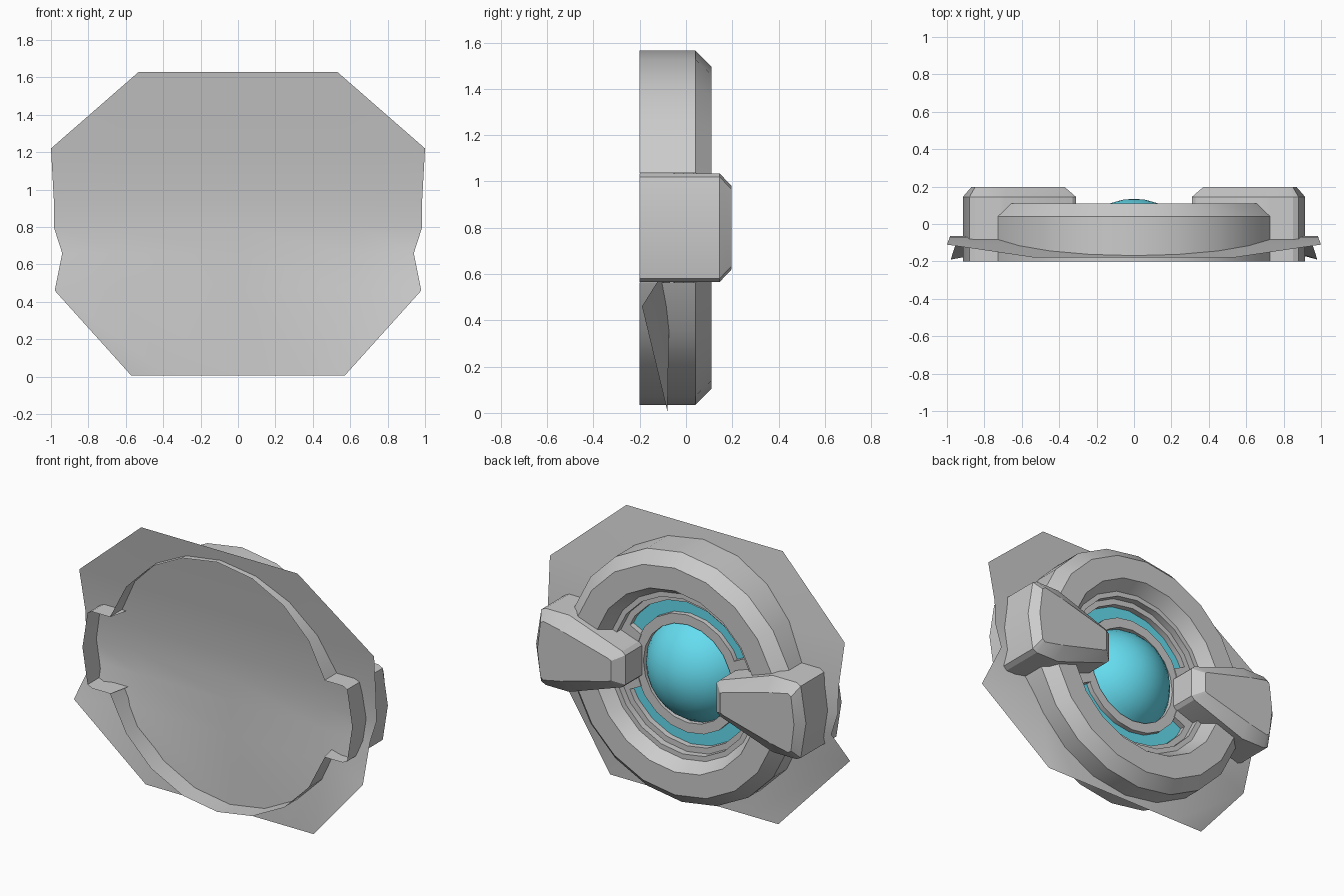
import bpy
from math import sin, cos, radians

if "Cube" in bpy.data.objects:
    bpy.data.objects.remove(bpy.data.objects["Cube"])

CZ = 0.80  # height of the centre axis


def make(name, verts, faces, angle=30, mat=None):
    me = bpy.data.meshes.new(name)
    me.from_pydata(verts, [], faces)
    me.update()
    ob = bpy.data.objects.new(name, me)
    bpy.context.collection.objects.link(ob)
    bpy.ops.object.select_all(action='DESELECT')
    ob.select_set(True)
    bpy.context.view_layer.objects.active = ob
    bpy.ops.object.mode_set(mode='EDIT')
    bpy.ops.mesh.select_all(action='SELECT')
    bpy.ops.mesh.remove_doubles(threshold=0.0005)
    bpy.ops.object.mode_set(mode='OBJECT')
    bpy.ops.object.shade_smooth_by_angle(angle=radians(angle))
    if mat:
        me.materials.append(mat)
    return ob


def lathe(name, profile, start, end, steps, mat=None, angle=30, ends=False):
    """Sweep an (r, y) profile about the y axis between two angles."""
    n = len(profile)
    verts, faces = [], []
    for i in range(steps + 1):
        a = radians(start + (end - start) * i / steps)
        verts += [(r * cos(a), y, CZ + r * sin(a)) for r, y in profile]
    for i in range(steps):
        for j in range(n - 1):
            k = i * n + j
            faces.append((k, k + n, k + n + 1, k + 1))
    if ends:
        faces += [tuple(range(n)), tuple(reversed(range(steps * n, steps * n + n)))]
    return make(name, verts, faces, angle, mat)


glow = bpy.data.materials.new("turquoise")
glow.diffuse_color = (0.13, 0.72, 0.87, 1)
glow.use_nodes = True
glow.node_tree.nodes["Principled BSDF"].inputs["Base Color"].default_value = glow.diffuse_color

# Curved thin plate: rows of (z, half width, centre y, edge y)
rows = [(1.63, 0.53, -0.18, -0.18), (1.22, 1.0, -0.11, -0.11),
        (0.95, 0.985, -0.07, -0.07), (0.80, 0.985, -0.065, -0.065),
        (0.66, 0.94, -0.065, -0.065), (0.46, 0.98, -0.072, -0.19),
        (0.005, 0.57, -0.08, -0.08)]
cols = (-1, -0.65, 0, 0.65, 1)
verts = [(c * hw, ye if abs(c) == 1 else yc, z) for z, hw, yc, ye in rows for c in cols]
faces = [(i * 5 + j, i * 5 + 5 + j, i * 5 + 6 + j, i * 5 + 1 + j)
         for i in range(len(rows) - 1) for j in range(4)]
make("back_plate", verts, faces, 40)

# Upper and lower ring halves with stepped inner wall, and lit windows
ring = [(0.765, -0.20), (0.765, 0.04), (0.695, 0.11), (0.555, 0.11),
        (0.505, 0.03), (0.475, 0.03), (0.475, -0.01), (0.44, -0.01), (0.44, -0.05)]
for half, s in (("upper", 0), ("lower", 180)):
    lathe(half + "_ring", ring, s + 18, s + 162, 8)
    lathe(half + "_window", [(0.44, -0.045), (0.35, -0.045)], s + 27, s + 153, 10, glow)
for side, s in (("right", 0), ("left", 180)):
    lathe(side + "_window_frame", [(0.48, -0.05), (0.48, -0.01), (0.35, -0.01), (0.35, -0.05)],
          s - 27, s + 27, 4, ends=True)

# Collar around the dome
lathe("dome_collar", [(0.36, -0.05), (0.36, -0.015), (0.30, -0.015), (0.30, -0.055)], 0, 360, 20)

# Central dome
R = 0.34
dome = [(R * sin(radians(t)), 0.135 - R + R * cos(radians(t))) for t in (62, 52, 42, 32, 21, 10, 0)]
lathe("centre_dome", dome, 0, 360, 24, glow, 40)


# Side clamps: open at the front, chamfered at the back, tapering inward
def mirrored(half):
    return half + [(x, -z) for x, z in reversed(half) if z > 0]


base = mirrored([(0.915, 0), (0.88, 0.22), (0.85, 0.235), (0.725, 0.235), (0.69, 0.235), (0.33, 0.11), (0.31, 0.09)])
top = mirrored([(0.87, 0), (0.85, 0.165), (0.83, 0.18), (0.71, 0.155), (0.68, 0.147), (0.39, 0.07), (0.37, 0.06)])
n = len(base)
for side, s in (("right", 1), ("left", -1)):
    verts = [(s * x, -0.20 if x > 0.7 else -0.04, CZ + z) for x, z in base]
    verts += [(s * x, 0.145, CZ + z) for x, z in base]
    verts += [(s * x, 0.197, CZ + z) for x, z in top]
    faces = []
    for k in (0, n):
        faces += [(k + i, k + (i + 1) % n, k + n + (i + 1) % n, k + n + i) for i in range(n)]
    faces.append(tuple(range(2 * n, 3 * n)))
    if s > 0:
        faces = [f[::-1] for f in faces]
    make(side + "_clamp", verts, faces, 25)
